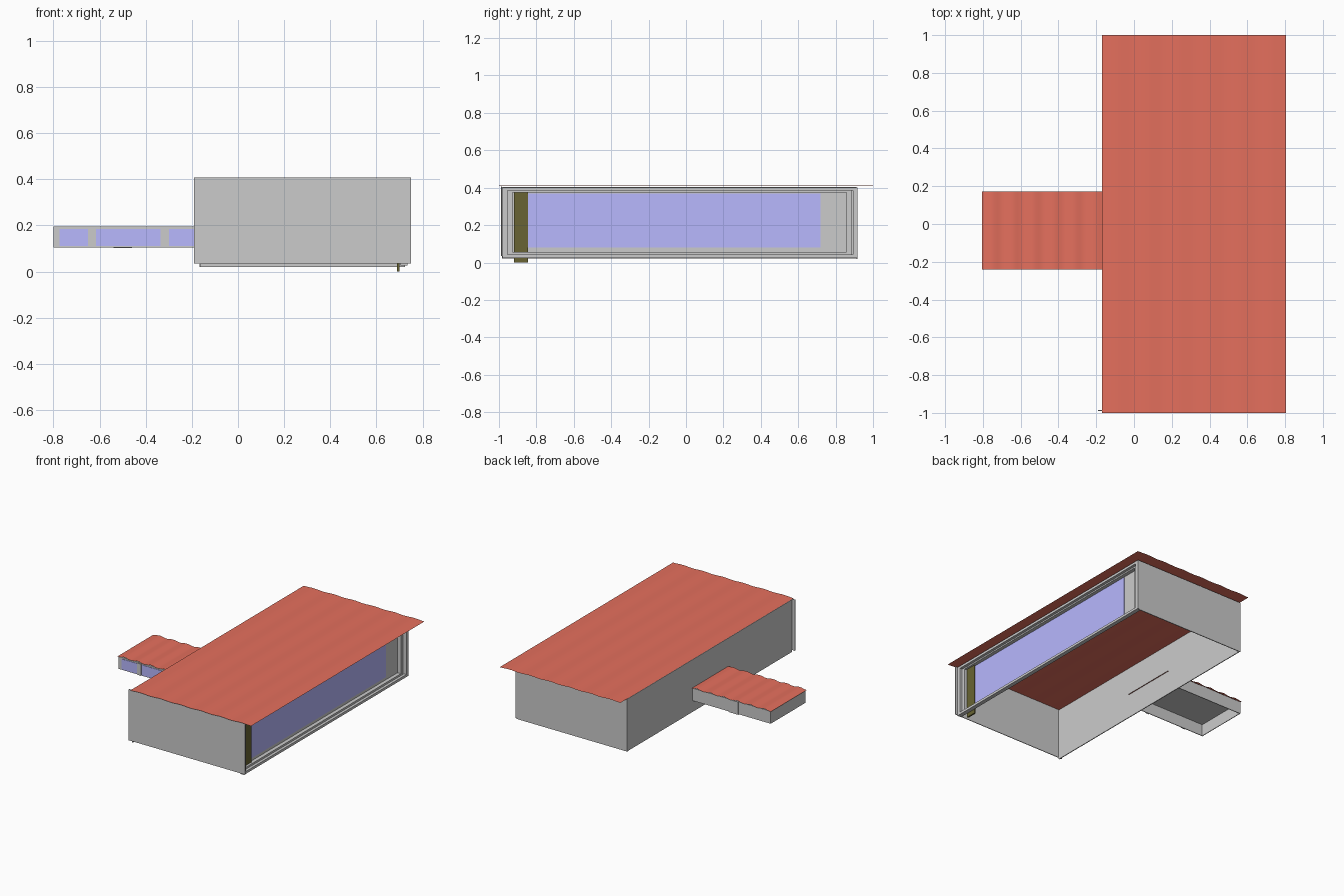
import bpy, math

if "Cube" in bpy.data.objects:
    bpy.data.objects.remove(bpy.data.objects["Cube"])


def material(name, rgb):
    m = bpy.data.materials.new(name)
    m.diffuse_color = (*rgb, 1)
    m.use_nodes = True
    m.node_tree.nodes["Principled BSDF"].inputs["Base Color"].default_value = m.diffuse_color
    return m


RED = material("roof_red", (0.78, 0.16, 0.11))
BLUE = material("glass_blue", (0.48, 0.48, 1.0))
OLIVE = material("dark_olive", (0.138, 0.127, 0.033))


def add_mesh(name, verts, faces, mat=None):
    me = bpy.data.meshes.new(name)
    me.from_pydata(verts, [], faces)
    me.update()
    ob = bpy.data.objects.new(name, me)
    bpy.context.collection.objects.link(ob)
    if mat:
        me.materials.append(mat)
    return ob


def box(name, x, y, z, mat=None):
    v = [(a, b, c) for a in x for b in y for c in z]
    f = [(0, 1, 3, 2), (4, 6, 7, 5), (0, 4, 5, 1), (2, 3, 7, 6), (0, 2, 6, 4), (1, 5, 7, 3)]
    return add_mesh(name, v, f, mat)


def wavy_sheet(name, x, y, z, height, waves):
    # Tiled sheet with rounded ridges running along y
    n = waves * 8
    verts, faces = [], []
    for i in range(n + 1):
        t = i / n
        px = x[0] + (x[1] - x[0]) * t
        pz = z + height * (0.5 - 0.5 * math.cos(2 * math.pi * waves * t))
        verts += [(px, y[0], pz), (px, y[1], pz)]
    for i in range(n):
        a = 2 * i
        faces.append((a, a + 2, a + 3, a + 1))
    ob = add_mesh(name, verts, faces, RED)
    for p in ob.data.polygons:
        p.use_smooth = True
    return ob


# Main hall: open-bottomed shell
box("front_wall", (-0.19, 0.75), (-0.99, -0.985), (0.035, 0.407))
box("back_wall", (-0.168, 0.725), (0.912, 0.918), (0.02, 0.402))
box("left_wall", (-0.168, -0.162), (-0.985, 0.912), (0.022, 0.404))
wavy_sheet("main_roof", (-0.17, 0.805), (-1.0, 1.0), 0.408, 0.004, 6)

# Glazed right side: stepped frame, panel, glass and end board
for name, x, y, z, w, h in (
        ("outer_frame", (0.705, 0.735), (-0.98, 0.918), (0.025, 0.402), 0.025, 0.018),
        ("inner_frame", (0.685, 0.715), (-0.955, 0.885), (0.043, 0.388), 0.027, 0.014)):
    box(name + "_bottom", x, y, (z[0], z[0] + h))
    box(name + "_top", x, y, (z[1] - h, z[1]))
    box(name + "_front_post", x, (y[0], y[0] + w), z)
    box(name + "_back_post", x, (y[1] - w, y[1]), z)
box("right_panel", (0.682, 0.688), (-0.93, 0.86), (0.055, 0.38))
box("right_glass", (0.688, 0.693), (-0.845, 0.72), (0.08, 0.37), BLUE)
box("end_board", (0.689, 0.70), (-0.92, -0.845), (0.0, 0.375), OLIVE)

# Small annex on the left
box("annex_front_wall", (-0.80, -0.164), (-0.235, -0.23), (0.105, 0.196))
box("annex_back_wall", (-0.80, -0.164), (0.16, 0.165), (0.105, 0.196))
box("annex_end_wall", (-0.80, -0.795), (-0.23, 0.16), (0.105, 0.196))
box("annex_ceiling", (-0.795, -0.164), (-0.23, 0.16), (0.191, 0.196))
box("annex_back_post", (-0.54, -0.46), (0.165, 0.169), (0.102, 0.195))
for i, x in enumerate(((-0.775, -0.65), (-0.615, -0.335), (-0.30, -0.17))):
    box(f"annex_glass_{i + 1}", x, (-0.238, -0.235), (0.11, 0.185), BLUE)
for i, x in enumerate(((-0.648, -0.617), (-0.333, -0.302))):
    box(f"annex_front_post_{i + 1}", x, (-0.24, -0.235), (0.105, 0.19))
wavy_sheet("annex_roof", (-0.805, -0.155), (-0.242, 0.172), 0.197, 0.008, 6)
